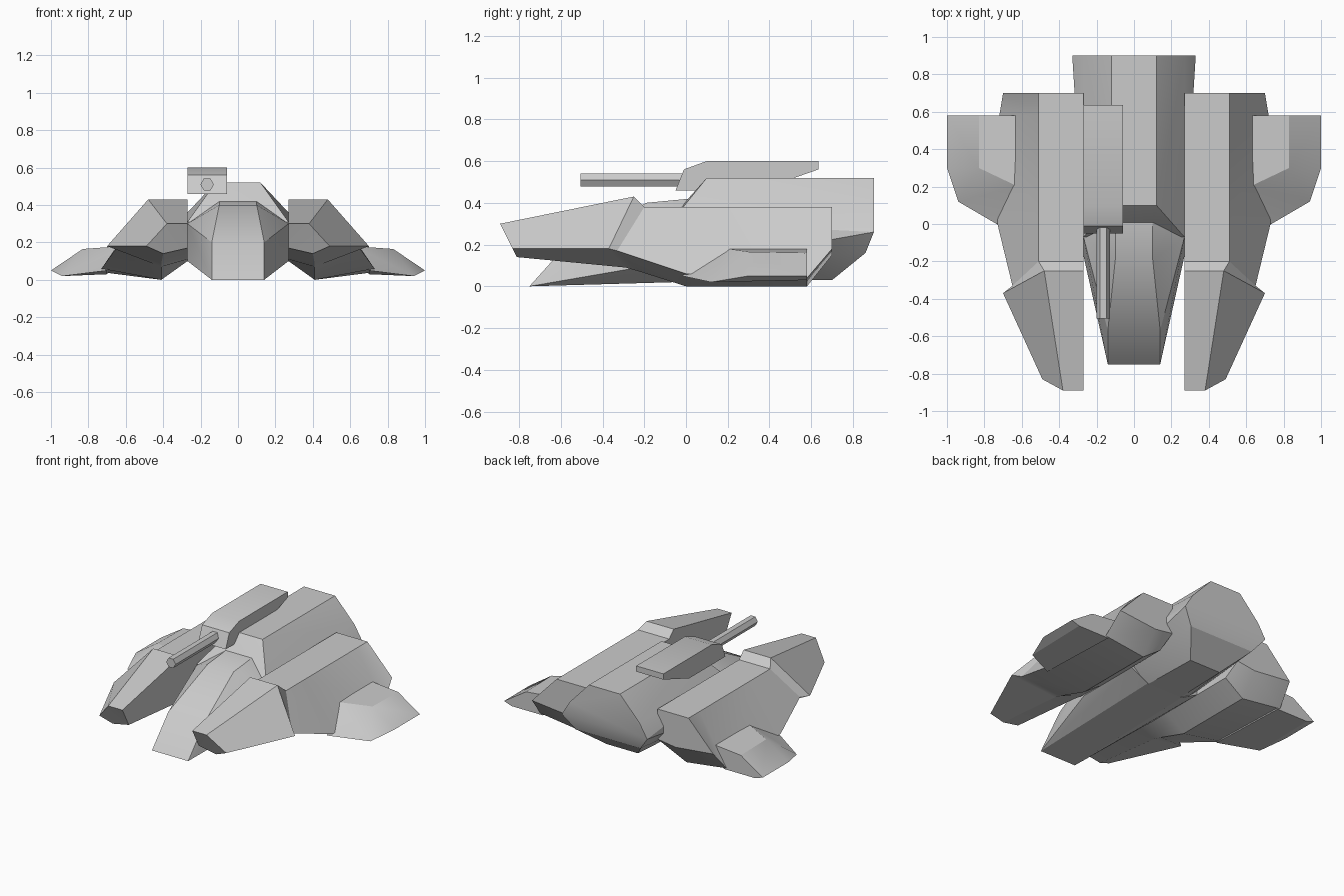
import bpy, bmesh, math

cube = bpy.data.objects.get("Cube")
if cube:
    bpy.data.objects.remove(cube, do_unlink=True)

grey = bpy.data.materials.new("plain_grey")
grey.use_nodes = True
colour = (0.6, 0.6, 0.6, 1)
grey.diffuse_color = colour
grey.node_tree.nodes["Principled BSDF"].inputs["Base Color"].default_value = colour


def finish(name, bm, mirror=False):
    """Turn a bmesh into a shaded object, optionally mirrored over x."""
    bmesh.ops.recalc_face_normals(bm, faces=bm.faces[:])
    mesh = bpy.data.meshes.new(name)
    bm.to_mesh(mesh)
    bm.free()
    obj = bpy.data.objects.new(name, mesh)
    bpy.context.collection.objects.link(obj)
    mesh.materials.append(grey)
    if mirror:
        mod = obj.modifiers.new("mirror", 'MIRROR')
        mod.use_clip = False
        mod.use_mirror_merge = False
    bpy.ops.object.select_all(action='DESELECT')
    obj.select_set(True)
    bpy.context.view_layer.objects.active = obj
    bpy.ops.object.shade_smooth_by_angle(angle=math.radians(25))
    return obj


def faceted_hull(name, half):
    """Symmetric convex body from the points of its left half."""
    bm = bmesh.new()
    for x, y, z in half:
        bm.verts.new((x, y, z))
        bm.verts.new((-x, y, z))
    bmesh.ops.convex_hull(bm, input=bm.verts[:])
    bmesh.ops.dissolve_limit(bm, angle_limit=0.02, verts=bm.verts[:], edges=bm.edges[:])
    return finish(name, bm)


def loft(name, sections, mirror=False):
    """Skin matching sections and cap both ends."""
    bm = bmesh.new()
    rings = [[bm.verts.new(p) for p in s] for s in sections]
    for a, b in zip(rings, rings[1:]):
        for i in range(len(a)):
            j = (i + 1) % len(a)
            bm.faces.new((a[i], a[j], b[j], b[i]))
    caps = [bm.faces.new(rings[0]), bm.faces.new(rings[-1])]
    bmesh.ops.triangulate(bm, faces=caps)
    return finish(name, bm, mirror)


# Central body: wedge nose and raised rear hull
faceted_hull("nose", [
    (.14, -.75, 0), (.14, -.57, .2), (.1, -.19, .4), (.1, .02, .42),
    (.27, -.07, .3), (.27, -.17, .1), (.27, .3, .3), (.27, .3, .1), (.14, .3, .03)])
faceted_hull("rear_hull", [
    (.12, .1, .52), (.12, .9, .52), (.1, .01, .42), (.27, -.07, .31),
    (.27, .9, .36), (.33, .9, .26), (.25, .86, .16), (.12, .7, .03),
    (.27, 0, .1), (.14, 0, .03)])

# Side pods with forward prongs: inner top, outer top, outer low, keel, inner low
IN = .27
loft("side_pod", [
    [(IN, -.89, .3), (.38, -.89, .3), (.49, -.83, .18), (.4, -.81, .14), (IN, -.82, .17)],
    [(IN, -.25, .43), (.48, -.25, .43), (.7, -.37, .18), (.41, -.29, .09), (IN, -.27, .12)],
    [(IN, -.2, .38), (.51, -.2, .38), (.65, -.33, .17), (.41, -.22, .07), (IN, -.2, .11)],
    [(IN, 0, .38), (.51, 0, .38), (.73, 0, .06), (.41, 0, 0), (IN, 0, .1)],
    [(IN, .58, .38), (.51, .58, .38), (.72, .58, .04), (.41, .58, 0), (IN, .58, .1)],
    [(IN, .7, .38), (.51, .7, .38), (.7, .7, .18), (.41, .7, .15), (IN, .7, .17)],
], mirror=True)

# Drooping side fins
loft("side_fin", [
    [(.62, .2, .18), (.83, .3, .165), (1, .3, .05), (.94, .12, .02), (.7, -.02, .05)],
    [(.62, .58, .18), (.83, .58, .16), (1, .58, .05), (.94, .58, .03), (.7, .58, .03)],
], mirror=True)

# Offset gun housing from a side profile
profile = [(-.05, .46), (-.01, .56), (.1, .6), (.635, .6), (.635, .56), (.52, .52), (.35, .46)]
loft("gun_housing", [[(x, y, z) for y, z in profile] for x in (-.27, -.06)])

# Six-sided barrel
hexagon = [(math.cos(i * math.pi / 3) * .036, math.sin(i * math.pi / 3) * .036) for i in range(6)]
loft("gun_barrel", [[(x - .165, y, z + .51) for x, z in hexagon] for y in (-.505, .02)])
